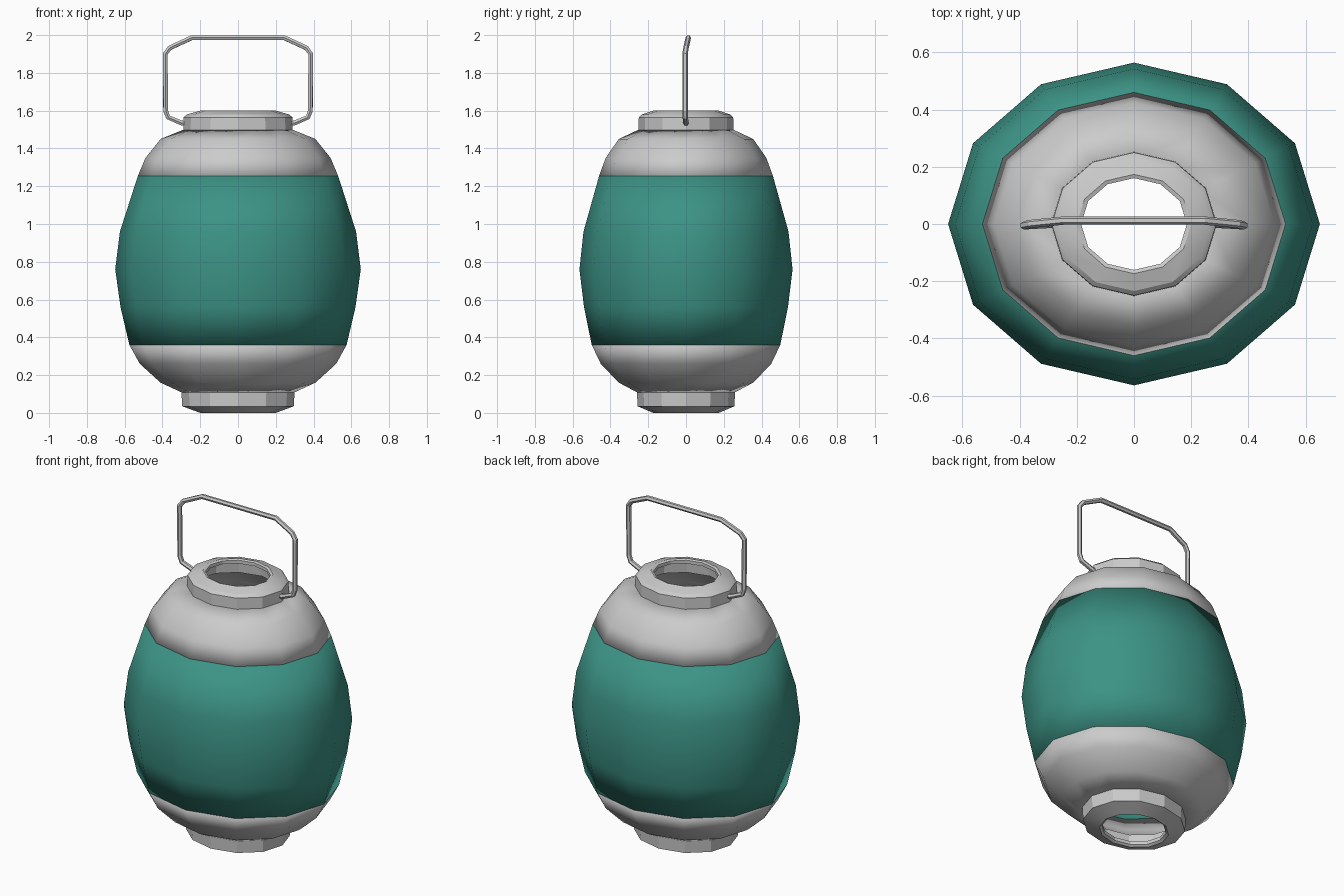
import bpy, bmesh, math

if "Cube" in bpy.data.objects:
    bpy.data.objects.remove(bpy.data.objects["Cube"])

SIDES = 12
Y_SCALE = 0.868  # the body is oval: narrower front to back


def lathe(name, profile, closed=False, thickness=0.0, angle=40):
    """Spin (radius, z) points into an oval, 12-sided part."""
    bm = bmesh.new()
    rings = []
    for r, z in profile:
        rings.append([bm.verts.new((r * math.cos(2 * math.pi * i / SIDES),
                                    r * math.sin(2 * math.pi * i / SIDES) * Y_SCALE, z))
                      for i in range(SIDES)])
    pairs = list(zip(rings, rings[1:]))
    if closed:
        pairs.append((rings[-1], rings[0]))
    for a, b in pairs:
        for i in range(SIDES):
            j = (i + 1) % SIDES
            bm.faces.new((a[i], a[j], b[j], b[i]))
    if closed:
        bmesh.ops.recalc_face_normals(bm, faces=bm.faces)
    mesh = bpy.data.meshes.new(name)
    bm.to_mesh(mesh)
    bm.free()
    ob = bpy.data.objects.new(name, mesh)
    bpy.context.collection.objects.link(ob)
    bpy.ops.object.select_all(action='DESELECT')
    ob.select_set(True)
    bpy.context.view_layer.objects.active = ob
    bpy.ops.object.shade_smooth_by_angle(angle=math.radians(angle))
    if thickness:
        mod = ob.modifiers.new("Thickness", 'SOLIDIFY')
        mod.thickness = thickness
        mod.offset = -1
    return ob


# Paper shade
shade = lathe("shade", [(0.575, 0.36), (0.622, 0.56), (0.65, 0.76),
                        (0.625, 0.96), (0.53, 1.255)], thickness=0.015)
teal = bpy.data.materials.new("teal")
teal.diffuse_color = (0.045, 0.29, 0.235, 1)
teal.use_nodes = True
teal.node_tree.nodes["Principled BSDF"].inputs["Base Color"].default_value = teal.diffuse_color
shade.data.materials.append(teal)

# Grey shoulders above and below the shade
lathe("lower_shoulder", [(0.28, 0.10), (0.41, 0.16), (0.52, 0.26), (0.575, 0.36)],
      thickness=0.015)
lathe("upper_shoulder", [(0.53, 1.255), (0.49, 1.35), (0.41, 1.45), (0.27, 1.507)],
      thickness=0.015)

# Hollow collars around the two openings
lathe("base_collar", [(0.30, 0.115), (0.295, 0.035), (0.20, 0.0), (0.185, 0.01),
                      (0.185, 0.03), (0.265, 0.055), (0.27, 0.115)], closed=True, angle=25)
lathe("top_collar", [(0.29, 1.49), (0.288, 1.565), (0.27, 1.58), (0.20, 1.60), (0.185, 1.595),
                     (0.185, 1.575), (0.255, 1.55), (0.26, 1.49)], closed=True, angle=25)

# Wire handle, mirrored left to right, leaning back slightly at the top
half = [(0.26, 0.0, 1.53), (0.30, 0.0, 1.535), (0.37, -0.004, 1.565), (0.383, -0.005, 1.60),
        (0.385, -0.005, 1.90), (0.362, 0.0, 1.932), (0.245, 0.012, 1.986)]
path = [(-x, y, z) for x, y, z in half] + half[::-1]
curve = bpy.data.curves.new("handle", 'CURVE')
curve.dimensions = '3D'
curve.bevel_depth = 0.0145
curve.bevel_resolution = 1
curve.use_fill_caps = True
spline = curve.splines.new('POLY')
spline.points.add(len(path) - 1)
for point, co in zip(spline.points, path):
    point.co = (*co, 1)
spline.use_smooth = False
handle = bpy.data.objects.new("handle", curve)
bpy.context.collection.objects.link(handle)
bpy.ops.object.select_all(action='DESELECT')
handle.select_set(True)
bpy.context.view_layer.objects.active = handle
bpy.ops.object.convert(target='MESH')
